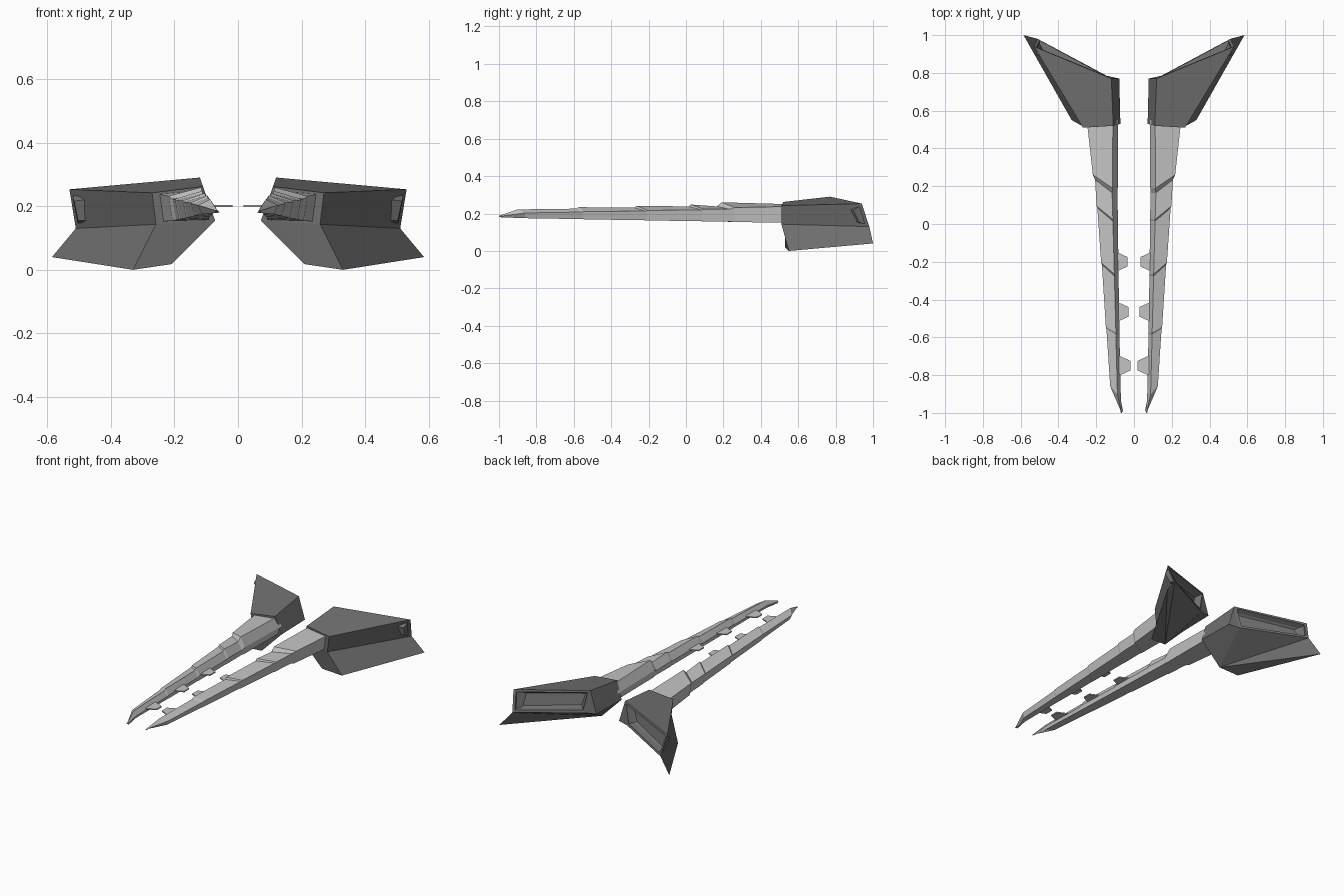
import bpy, bmesh

if "Cube" in bpy.data.objects:
    bpy.data.objects.remove(bpy.data.objects["Cube"])


def material(name, value):
    m = bpy.data.materials.new(name)
    m.diffuse_color = (value, value, value, 1)
    m.use_nodes = True
    m.node_tree.nodes["Principled BSDF"].inputs["Base Color"].default_value = m.diffuse_color
    return m


LIGHT = material("light grey", 0.55)
DARK = material("dark grey", 0.165)


def finish(name, bm, mat):
    """Turn a right-hand part into an object mirrored across x = 0."""
    bmesh.ops.recalc_face_normals(bm, faces=bm.faces)
    mesh = bpy.data.meshes.new(name)
    bm.to_mesh(mesh)
    bm.free()
    mesh.materials.append(mat)
    ob = bpy.data.objects.new(name, mesh)
    bpy.context.collection.objects.link(ob)
    ob.modifiers.new("mirror", 'MIRROR').use_mirror_merge = False
    return ob


def loft(bm, rings):
    rows = [[bm.verts.new(p) for p in r] for r in rings]
    n = len(rows[0])
    for r, s in zip(rows, rows[1:]):
        for i in range(n):
            j = (i + 1) % n
            bm.faces.new((r[i], r[j], s[j], s[i]))
    bm.faces.new(rows[0])
    bm.faces.new(rows[-1])


# Long stepped arm: y, skew of inner edge, inner x, crest x, outer x,
# crest z, shoulder z, bottom z
sections = [
    (0.55, 0.00, 0.085, 0.112, 0.250, 0.250, 0.238, 0.152),
    (0.26, 0.07, 0.086, 0.114, 0.218, 0.260, 0.232, 0.154),
    (0.235, 0.07, 0.088, 0.116, 0.206, 0.238, 0.223, 0.157),
    (0.095, 0.07, 0.085, 0.112, 0.198, 0.248, 0.223, 0.158),
    (0.085, 0.07, 0.086, 0.112, 0.194, 0.238, 0.219, 0.159),
    (-0.205, 0.06, 0.081, 0.104, 0.174, 0.241, 0.217, 0.163),
    (-0.215, 0.06, 0.082, 0.104, 0.170, 0.231, 0.213, 0.164),
    (-0.545, 0.03, 0.076, 0.096, 0.149, 0.234, 0.211, 0.169),
    (-0.555, 0.03, 0.077, 0.096, 0.146, 0.226, 0.208, 0.170),
    (-0.86, 0.04, 0.070, 0.088, 0.126, 0.222, 0.203, 0.175),
    (-0.99, 0.01, 0.064, 0.066, 0.070, 0.188, 0.186, 0.180),
]
bm = bmesh.new()
loft(bm, [[(xi + 0.006, y - k, zb + 0.004), (xi, y - k, 0.45 * zt + 0.55 * zb),
           (xc, y - k, zt), (xo, y, zs), (xo - 0.012, y, zb)]
          for y, k, xi, xc, xo, zt, zs, zb in sections])
finish("arm", bm, LIGHT)

# Thin teeth along the inner edge of the arm
for y, tip, base in ((-0.20, 0.034, 0.11), (-0.465, 0.028, 0.105), (-0.75, 0.018, 0.10)):
    bm = bmesh.new()
    mid = tip + 0.055
    loft(bm, [[(base, y - 0.052, z), (mid, y - 0.05, z), (tip, y - 0.025, z),
               (tip, y + 0.025, z), (mid, y + 0.05, z), (base, y + 0.052, z)]
              for z in (0.197, 0.204)])
    finish("tooth", bm, LIGHT)

# Swept rear pod with a downward fin
points = {
    "a": (0.110, 0.52, 0.262), "b": (0.270, 0.51, 0.242), "c": (0.258, 0.51, 0.143),
    "d": (0.330, 0.55, 0.000), "e": (0.208, 0.53, 0.018), "f": (0.072, 0.53, 0.155),
    "A": (0.120, 0.77, 0.290), "B": (0.530, 0.94, 0.253), "C": (0.510, 0.98, 0.130),
    "D": (0.585, 1.00, 0.040), "F": (0.078, 0.77, 0.155), "G": (0.145, 0.785, 0.150),
}
bm = bmesh.new()
v = {k: bm.verts.new(p) for k, p in points.items()}
for loop in ("abcf", "fcde", "abBA", "bcCB", "cdDC", "afFA", "AFG",
             "fFGe", "GCe", "CDe", "eDd"):
    bm.faces.new([v[k] for k in loop])
rear = bm.faces.new([v[k] for k in "ABCG"])
bmesh.ops.recalc_face_normals(bm, faces=bm.faces)
# Stepped exhaust recess in the rear face
bmesh.ops.inset_individual(bm, faces=[rear], thickness=0.02, depth=0)
bmesh.ops.inset_individual(bm, faces=[rear], thickness=0.012, depth=-0.03)
bmesh.ops.inset_individual(bm, faces=[rear], thickness=0.012, depth=-0.012)
finish("pod", bm, DARK)
